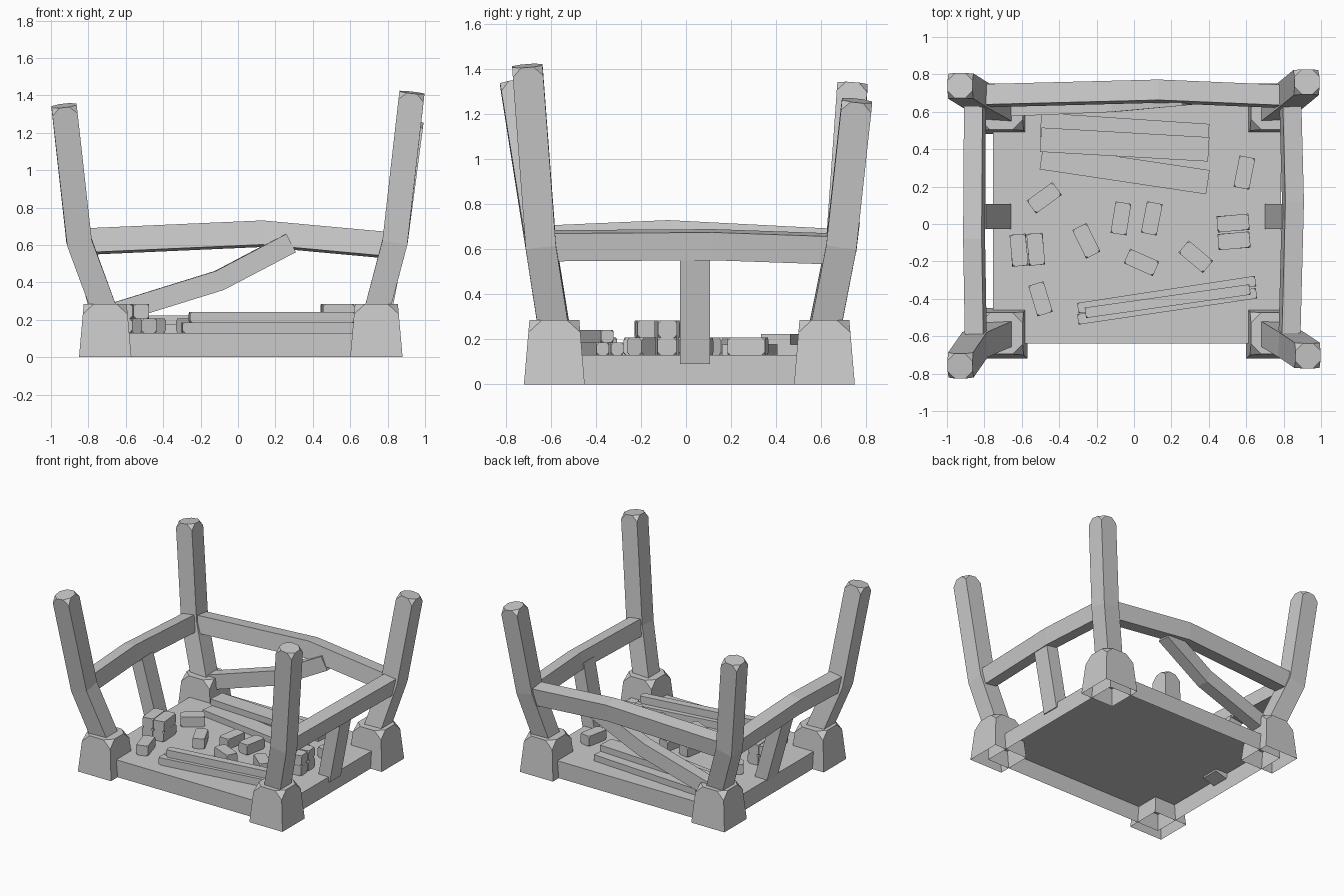
import bpy, bmesh
from math import radians
from mathutils import Vector, Matrix

if "Cube" in bpy.data.objects:
    bpy.data.objects.remove(bpy.data.objects["Cube"])

GREY = (0.6, 0.6, 0.6, 1)
mat = bpy.data.materials.new("plain_grey")
mat.use_nodes = True
mat.diffuse_color = GREY
mat.node_tree.nodes["Principled BSDF"].inputs["Base Color"].default_value = GREY


def finish(name, bm):
    bmesh.ops.recalc_face_normals(bm, faces=bm.faces)
    mesh = bpy.data.meshes.new(name)
    bm.to_mesh(mesh)
    bm.free()
    mesh.materials.append(mat)
    obj = bpy.data.objects.new(name, mesh)
    bpy.context.collection.objects.link(obj)
    return obj


def cut_corners(bm, verts, size):
    bmesh.ops.bevel(bm, geom=verts, offset=size, segments=1, affect='VERTICES')


def sweep(name, path, width, height, up, end_cut=0):
    """Rectangular timber along a path; end_cut clips the corners of the last end."""
    bm = bmesh.new()
    pts = [Vector(p) for p in path]
    rings = []
    for i, p in enumerate(pts):
        dirs = []
        if i > 0:
            dirs.append((p - pts[i - 1]).normalized())
        if i < len(pts) - 1:
            dirs.append((pts[i + 1] - p).normalized())
        t = sum(dirs, Vector()).normalized()
        side = t.cross(Vector(up)).normalized()
        top = side.cross(t)
        rings.append([bm.verts.new(p + side * a * width / 2 + top * b * height / 2)
                      for a, b in ((-1, -1), (1, -1), (1, 1), (-1, 1))])
    for low, high in zip(rings, rings[1:]):
        for k in range(4):
            n = (k + 1) % 4
            bm.faces.new((low[k], low[n], high[n], high[k]))
    bm.faces.new(rings[0])
    bm.faces.new(rings[-1])
    if end_cut:
        cut_corners(bm, rings[-1], end_cut)
    return finish(name, bm)


def block(name, centre, size, angle=0, corner=0.0):
    bm = bmesh.new()
    m = (Matrix.Translation(centre) @ Matrix.Rotation(radians(angle), 4, 'Z')
         @ Matrix.Diagonal((*size, 1)))
    bmesh.ops.create_cube(bm, size=1, matrix=m)
    if corner:
        cut_corners(bm, bm.verts[:], corner)
    return finish(name, bm)


# Floor slab, open underneath
FLOOR = 0.13
bm = bmesh.new()
bmesh.ops.create_cube(bm, size=1, matrix=Matrix.Translation((0.015, 0.02, FLOOR / 2))
                      @ Matrix.Diagonal((1.54, 1.32, FLOOR, 1)))
bmesh.ops.delete(bm, geom=[f for f in bm.faces if f.normal.z < -0.5], context='FACES')
finish("floor_slab", bm)


# Tapered corner feet, open underneath
def foot(name, x, y):
    bm = bmesh.new()
    bmesh.ops.create_cube(bm, size=1, matrix=Matrix.Translation((0, 0, 0.1425))
                          @ Matrix.Diagonal((0.28, 0.27, 0.285, 1)))
    bmesh.ops.delete(bm, geom=[f for f in bm.faces if f.normal.z < -0.5], context='FACES')
    top = [v for v in bm.verts if v.co.z > 0.2]
    for v in top:
        v.co.x *= 0.82
        v.co.y *= 0.82
    cut_corners(bm, top, 0.055)
    bmesh.ops.translate(bm, verts=bm.verts, vec=(x, y, 0))
    finish(name, bm)


# Four feet, each with a bent post: foot, bend and tip positions
corners = {
    "front_right": ((-0.71, -0.585), (-0.85, -0.645), (-0.93, -0.76, 1.345)),
    "front_left": ((0.74, -0.585), (0.84, -0.645), (0.93, -0.705, 1.415)),
    "back_left": ((0.74, 0.615), (0.84, 0.69), (0.925, 0.76, 1.26)),
    "back_right": ((-0.71, 0.615), (-0.85, 0.69), (-0.93, 0.74, 1.335)),
}
for name, (base, bend, tip) in corners.items():
    foot(name + "_foot", *base)
    sweep(name + "_post", [(*base, 0.24), (*bend, 0.62), tip], 0.135, 0.135, (0, 1, 0), 0.04)

# Sagging cross beams on three sides, leaning outward with the posts
sweep("back_beam", [(-0.84, 0.685, 0.617), (0.13, 0.71, 0.66), (0.84, 0.68, 0.595)],
      0.11, 0.13, (0, 0.12, 1))
sweep("right_beam", [(-0.845, -0.65, 0.635), (-0.855, -0.08, 0.66), (-0.85, 0.69, 0.62)],
      0.1, 0.125, (-0.15, 0, 1))
sweep("left_beam", [(0.83, -0.65, 0.615), (0.85, 0.12, 0.62), (0.835, 0.69, 0.6)],
      0.1, 0.125, (0.15, 0, 1))

# Braces under the beams
sweep("back_brace", [(-0.68, 0.62, 0.23), (-0.1, 0.645, 0.41), (0.28, 0.68, 0.61)],
      0.09, 0.11, (0, 0, 1))
sweep("right_brace", [(-0.7, 0.04, 0.1), (-0.84, 0.04, 0.6)], 0.1, 0.135, (0, 1, 0))
sweep("left_brace", [(0.745, 0.04, 0.1), (0.84, 0.04, 0.6)], 0.1, 0.135, (0, 1, 0))

# Loose bricks: x, y, angle, number stacked
BRICK = (0.17, 0.085, 0.077)
bricks = [
    (-0.48, 0.14, 36, 1), (-0.615, -0.14, 94, 2), (-0.525, -0.135, 94, 2),
    (-0.255, -0.09, -64, 1), (-0.07, 0.03, 81, 1), (0.095, 0.03, 79, 1),
    (0.04, -0.205, -24, 1), (0.33, -0.175, -40, 1), (-0.5, -0.4, -73, 1),
    (0.59, 0.275, 79, 1), (0.53, 0.005, 4, 2), (0.535, -0.09, 4, 2),
]
for i, (x, y, angle, count) in enumerate(bricks):
    for level in range(count):
        block(f"brick_{i + 1}_{level + 1}", (x, y, FLOOR + BRICK[2] * (level + 0.5)),
              BRICK, angle + level * 1.5, 0.014)

# Stack of three thin rods
ROD = 0.056
rods = [((-0.3, -0.45), (0.65, -0.305), 0), ((-0.3, -0.51), (0.655, -0.37), 0),
        ((-0.26, -0.475), (0.62, -0.35), 1)]
for i, (a, b, level) in enumerate(rods):
    z = FLOOR + ROD * (level + 0.5)
    d = Vector(b) - Vector(a)
    mid = (Vector(a) + Vector(b)) / 2
    block(f"rod_{i + 1}", (mid.x, mid.y, z), (d.length, ROD, ROD),
          -Vector((1, 0)).angle_signed(d) * 57.3, 0.012)

# Stack of three flat planks
PLANK = (0.9, 0.13, 0.047)
for i, (y, angle, level) in enumerate([(0.5, -3.8, 0), (0.29, -8.5, 0), (0.425, -3.3, 1)]):
    block(f"plank_{i + 1}", (-0.05, y, FLOOR + PLANK[2] * (level + 0.5)), PLANK, angle)
